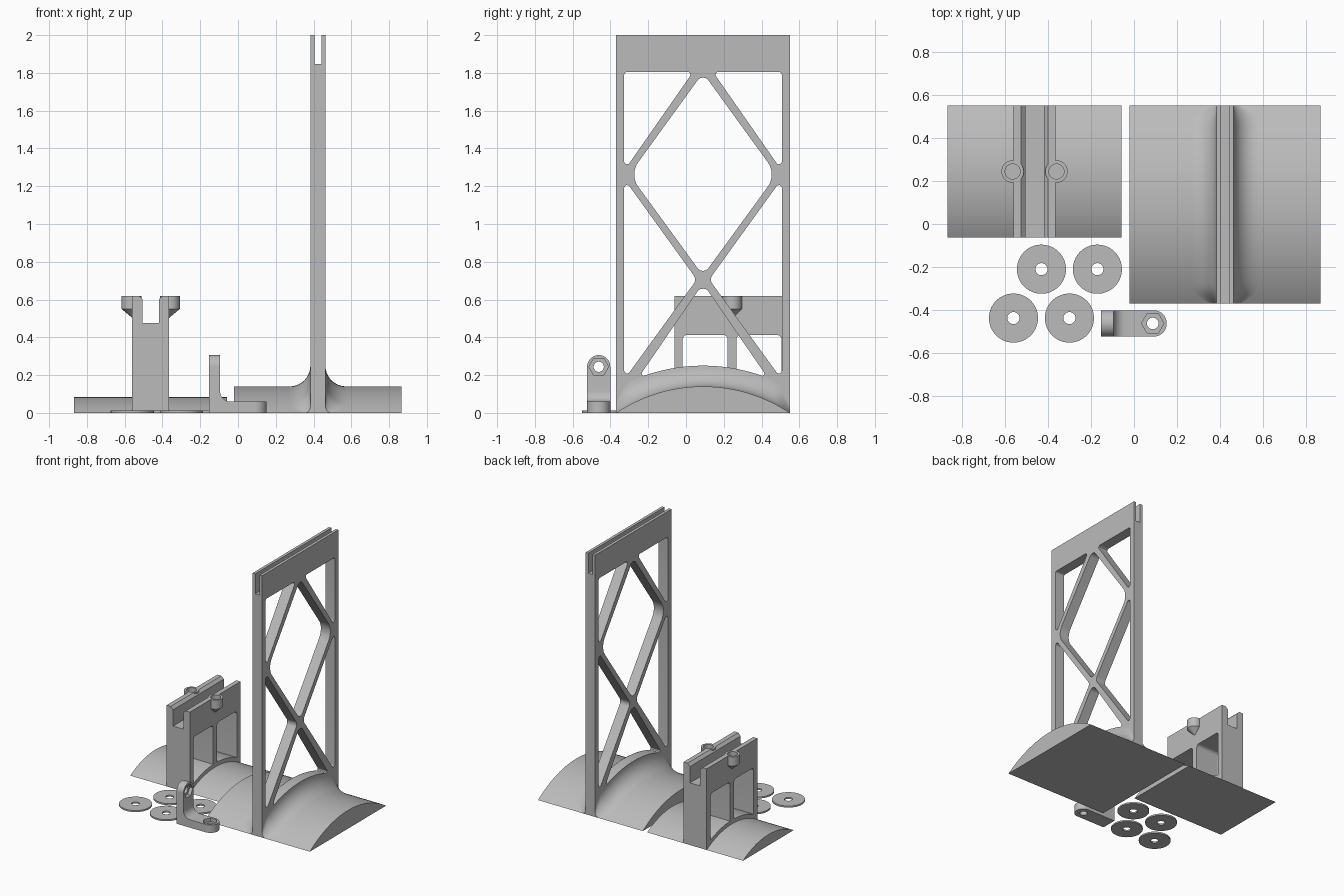
import bpy, bmesh
from math import sin, cos, pi, sqrt
from mathutils import Vector

if "Cube" in bpy.data.objects:
    bpy.data.objects.remove(bpy.data.objects["Cube"])

grey = bpy.data.materials.new("plain_grey")
grey.use_nodes = True
grey.diffuse_color = (0.5, 0.5, 0.5, 1)
grey.node_tree.nodes["Principled BSDF"].inputs["Base Color"].default_value = (0.5, 0.5, 0.5, 1)


def loft(name, rings):
    """Closed rings joined one after the other, capped at both ends."""
    bm = bmesh.new()
    rows = [[bm.verts.new(p) for p in ring] for ring in rings]
    for a, b in zip(rows, rows[1:]):
        for i in range(len(a)):
            j = (i + 1) % len(a)
            bm.faces.new((a[i], a[j], b[j], b[i]))
    bm.faces.new(rows[0])
    bm.faces.new(rows[-1])
    bmesh.ops.recalc_face_normals(bm, faces=bm.faces)
    mesh = bpy.data.meshes.new(name)
    bm.to_mesh(mesh)
    bm.free()
    mesh.materials.append(grey)
    ob = bpy.data.objects.new(name, mesh)
    bpy.context.collection.objects.link(ob)
    return ob


def prism(name, pts, axis, lo, hi):
    """Flat outline pushed along one axis."""
    place = {"x": lambda a, b, t: (t, a, b),
             "y": lambda a, b, t: (a, t, b),
             "z": lambda a, b, t: (a, b, t)}[axis]
    return loft(name, [[place(p[0], p[1], t) for p in pts] for t in (lo, hi)])


def box(a0, a1, b0, b1):
    return [(a0, b0), (a1, b0), (a1, b1), (a0, b1)]


def circle(a, b, r, n=40):
    return [(a + r * cos(2 * pi * i / n), b + r * sin(2 * pi * i / n)) for i in range(n)]


def rounded(corners, steps=6):
    """Outline from (a, b, radius) corners."""
    out = []
    for i, (a, b, r) in enumerate(corners):
        c = Vector((a, b))
        if r == 0:
            out.append(c)
            continue
        u = (Vector(corners[i - 1][:2]) - c).normalized()
        v = (Vector(corners[(i + 1) % len(corners)][:2]) - c).normalized()
        half = u.angle(v) / 2
        mid = c + (u + v).normalized() * (r / sin(half))
        s = c + u * (r * cos(half) / sin(half)) - mid
        e = c + v * (r * cos(half) / sin(half)) - mid
        for k in range(steps + 1):
            t = k / steps
            out.append(mid + (s * (1 - t) + e * t).normalized() * r)
    return out


def arch_z(dy, half, sag, lift=0):
    """Height of the curved base, raised by a radial offset."""
    radius = (half * half + sag * sag) / (2 * sag)
    return max(0, sag - radius + sqrt((radius + lift) ** 2 - dy * dy))


def arch(mid, half, sag, lift, y0, y1, n):
    ys = [y0 + (y1 - y0) * i / n for i in range(n + 1)]
    return [(y, arch_z(y - mid, half, sag, lift)) for y in ys]


def combine(target, tools, operation="DIFFERENCE"):
    for tool in tools:
        mod = target.modifiers.new("cut", "BOOLEAN")
        mod.operation = operation
        mod.solver = "EXACT"
        mod.object = tool
        bpy.context.view_layer.update()
        deps = bpy.context.evaluated_depsgraph_get()
        mesh = bpy.data.meshes.new_from_object(target.evaluated_get(deps))
        target.modifiers.clear()
        target.data = mesh
        bpy.data.objects.remove(tool)


# Large curved base
MID, HALF, SAG = 0.09, 0.46, 0.14
CX, WALL = 0.423, 0.04
prism("large_base", arch(MID, HALF, SAG, 0, MID - HALF, MID + HALF, 48), "x", -0.02, 0.866)

# Tall lattice frame
frame = prism("tall_frame", box(MID - HALF, MID + HALF, 0, 2), "x", CX - WALL, CX + WALL)
holes = [rounded([(MID, 1.80, .035), (MID - .39, 1.262, .11), (MID, .727, .035), (MID + .39, 1.262, .11)])]
for s in (-1, 1):
    edge = MID + s * 0.417
    holes.append(rounded([(edge, 1.805, .015), (MID + s * .053, 1.805, .015), (edge, 1.283, .015)]))
    holes.append(rounded([(edge, 1.238, .015), (MID + s * .033, .706, .04), (edge, .177, .015)]))
floor = arch(MID, HALF, SAG, .11, MID - .343, MID + .343, 9)
holes.append(rounded([(y, z, .012 if i in (0, 9) else 0) for i, (y, z) in enumerate(floor)]
                     + [(MID, .685, .035)]))
cutters = [prism("frame_cutter", h, "x", CX - .2, CX + .2) for h in holes]
cutters.append(prism("slot_cutter", box(CX - .018, CX + .018, 1.847, 2.1), "y", -1, 1))
combine(frame, cutters)

# Flared fillets where the frame meets its base
for side, label in ((-1, "right"), (1, "left")):
    rings = []
    for i in range(49):
        dy = -HALF + 2 * HALF * i / 48
        taper = max(0, (abs(dy) - .38) / .08)
        r = .11 - .08 * taper * taper
        ring = []
        for k in range(11):
            a = pi / 2 * k / 10
            ring.append((CX + side * (WALL + r - r * cos(a)), MID + dy,
                         arch_z(dy, HALF, SAG, r - r * sin(a))))
        ring.append((CX + side * (WALL - .01), MID + dy, arch_z(dy, HALF, SAG, -.01)))
        rings.append(ring)
    loft(label + "_fillet", rings)

# Small curved base
SMID, SHALF, SSAG, SX = 0.244, 0.306, 0.083, -0.462
prism("small_base", arch(SMID, SHALF, SSAG, 0, SMID - SHALF, SMID + SHALF, 40), "x", -0.867, -0.057)

# Short stand with a grooved top
right_half = [(.098, 0), (.098, .62), (.063, .62), (.043, .6), (.043, .475)]
outline = [(SX + a, b) for a, b in right_half] + [(SX - a, b) for a, b in reversed(right_half)]
stand = prism("short_stand", outline, "y", SMID - SHALF, SMID + SHALF)
cutters = []
for s in (-1, 1):
    lo, hi = sorted((SMID + s * .023, SMID + s * .262))
    sill = arch(SMID, SHALF, SSAG, .03, lo, hi, 8)
    window = rounded([(y, z, 0) for y, z in sill] + [(hi, .413, .025), (lo, .413, .025)])
    cutters.append(prism("window_cutter", window, "x", SX - .2, SX + .2))
combine(stand, cutters)

# Screw bosses on both sides of the stand
bosses, bores = [], []
for s in (-1, 1):
    x = SX + s * .102
    levels = ((x, .052, .62), (x, .052, .55), (SX + s * .092, .002, .5))
    bosses.append(loft("boss", [[(a, b, z) for a, b in circle(cx, SMID, r)] for cx, r, z in levels]))
    bores.append(prism("bore_cutter", circle(x, SMID, .035), "z", .555, .7))
combine(stand, bosses, "UNION")
combine(stand, bores)

# Four loose washers
for i, (x, y) in enumerate(((-.43, -.21), (-.17, -.21), (-.56, -.437), (-.3, -.437))):
    washer = prism("washer_%d" % (i + 1), circle(x, y, .114, 64), "z", 0, .012)
    combine(washer, [prism("hole_cutter", circle(x, y, .028), "z", -.1, .1)])

# Angle bracket with rounded ends and nut pockets
BY, BW, END = -0.462, 0.061, 0.0605
arm = rounded([(-.153, BY - BW, 0), (.152, BY - BW, END), (.152, BY + BW, END), (-.153, BY + BW, 0)], 12)
leg = rounded([(BY - BW, 0, 0), (BY + BW, 0, 0), (BY + BW, .306, END), (BY - BW, .306, END)], 12)
web = [(-.1, .055), (-.04, .055)] + [(-.04 - .055 * sin(pi / 20 * k), .115 - .055 * cos(pi / 20 * k))
                                     for k in range(11)] + [(-.1, .115)]
bracket = prism("angle_bracket", arm, "z", 0, .06)
combine(bracket, [prism("leg", leg, "x", -.153, -.095),
                  prism("web", web, "y", BY - BW, BY + BW)], "UNION")
combine(bracket, [prism("hole_cutter", circle(.087, BY, .027), "z", -.1, .1),
                  prism("nut_cutter", circle(.087, BY, .052, 6), "z", .035, .1),
                  prism("hole_cutter", circle(BY, .244, .027), "x", -.3, 0),
                  prism("nut_cutter", circle(BY, .244, .052, 6), "x", -.12, 0)])

# Smooth curved faces, keep hard edges
bpy.ops.object.select_all(action="DESELECT")
for ob in bpy.context.collection.objects:
    if ob.type == "MESH":
        ob.select_set(True)
        bpy.context.view_layer.objects.active = ob
bpy.ops.object.shade_smooth_by_angle(angle=pi / 6)
